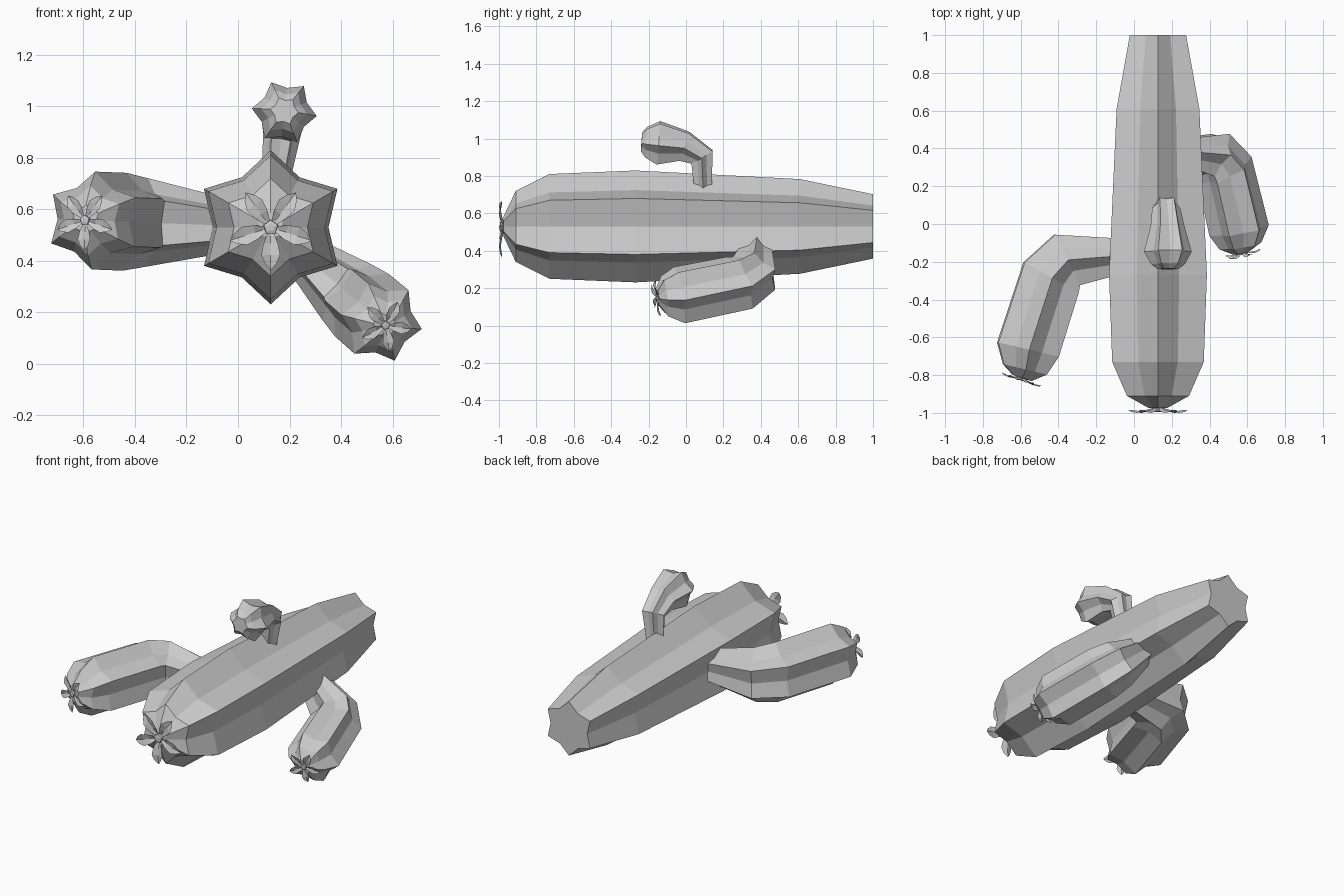
import bpy, math
from mathutils import Vector

if "Cube" in bpy.data.objects:
    bpy.data.objects.remove(bpy.data.objects["Cube"])

AXIS_X, AXIS_Z = 0.127, 0.53
VALLEY = 0.75          # valley radius relative to ridge radius


def add_mesh(name, verts, faces):
    mesh = bpy.data.meshes.new(name)
    mesh.from_pydata([tuple(v) for v in verts], [], faces)
    obj = bpy.data.objects.new(name, mesh)
    bpy.context.collection.objects.link(obj)
    return obj


def ribbed_tube(name, stations, angle):
    """Six-ribbed tube; stations are (outward, y, radius) in a plane turned about the y axis.
    Returns the tip position and direction."""
    a = math.radians(angle)
    out = Vector((math.cos(a), 0, math.sin(a)))
    back = Vector((0, 1, 0))
    side = out.cross(back)
    origin = Vector((AXIS_X, 0, AXIS_Z))
    pts = [origin + out * u + back * y for u, y, r in stations]
    n = len(pts)
    dirs = [(pts[i + 1] - pts[i]).normalized() for i in range(n - 1)]
    verts, faces = [], []
    for i, (p, s) in enumerate(zip(pts, stations)):
        t = (dirs[max(i - 1, 0)] + dirs[min(i, n - 2)]).normalized()
        e = side.cross(t).normalized()
        for k in range(12):
            r = s[2] * (1 if k % 2 == 0 else VALLEY)
            ang = k * math.pi / 6
            verts.append(p + (side * math.cos(ang) + e * math.sin(ang)) * r)
    for i in range(n - 1):
        for k in range(12):
            j = (k + 1) % 12
            faces.append((i * 12 + k, i * 12 + j, i * 12 + 12 + j, i * 12 + 12 + k))
    faces.append(tuple(range(11, -1, -1)))
    faces.append(tuple(range(n * 12 - 12, n * 12)))
    add_mesh(name, verts, faces)
    return pts[-1], dirs[-1]


def flower(name, centre, direction, size, turn=0):
    """Five pointed, creased petals around a five-sided bud."""
    f = direction.normalized()
    up = Vector((0, 0, 1))
    up = (up - f * up.dot(f)).normalized()
    right = up.cross(f)
    # petal outline: distance, half-width, forward offset
    petal = [(0.10, 0.06, 0.0), (0.38, 0.17, 0.08), (0.64, 0.22, 0.12), (0.85, 0.13, 0.09)]
    verts, faces = [], []
    for k in range(5):
        a = math.radians(-90 + 72 * k + turn)
        r = right * math.cos(a) + up * math.sin(a)
        w = f.cross(r)
        b = len(verts)
        for d, h, z in petal:
            for s, dip in ((-1, 0.03), (0, -0.03), (1, 0.03)):
                verts.append(centre + (r * d + w * h * s + f * (z + dip)) * size)
        verts.append(centre + (r + f * 0.05) * size)
        for i in range(3):
            for c in range(2):
                q = b + i * 3 + c
                faces.append((q, q + 1, q + 4, q + 3))
        faces += [(b + 9, b + 10, b + 12), (b + 10, b + 11, b + 12)]
    # bud
    b = len(verts)
    for rad, z in ((0.18, 0.0), (0.17, 0.10), (0.09, 0.12)):
        for k in range(5):
            a = math.radians(90 + 72 * k + turn)
            verts.append(centre + ((right * math.cos(a) + up * math.sin(a)) * rad + f * z) * size)
    for i in range(2):
        for k in range(5):
            j = (k + 1) % 5
            q = b + i * 5
            faces.append((q + k, q + j, q + 5 + j, q + 5 + k))
    faces.append(tuple(range(b + 10, b + 15)))
    add_mesh(name, verts, faces)


# main trunk, lying along y
tip, d = ribbed_tube("trunk", [(0, 1.0, 0.172), (0, 0.61, 0.253), (0, -0.27, 0.299),
                               (0, -0.73, 0.28), (0, -0.91, 0.19), (0, -0.975, 0.055)], 0)
flower("trunk_flower", tip, d, 0.167)

# large left arm
tip, d = ribbed_tube("left_arm", [(0.10, -0.16, 0.09), (0.482, -0.19, 0.172), (0.567, -0.285, 0.19),
                                  (0.689, -0.665, 0.19), (0.705, -0.77, 0.135),
                                  (0.72, -0.815, 0.06)], 177.8)
flower("left_arm_flower", tip, d, 0.118)

# lower right arm
tip, d = ribbed_tube("right_arm", [(0.13, 0.385, 0.075), (0.385, 0.365, 0.143), (0.464, 0.285, 0.16),
                                   (0.565, -0.035, 0.162), (0.575, -0.115, 0.115),
                                   (0.585, -0.15, 0.05)], -40.5)
flower("right_arm_flower", tip, d, 0.104, 10)

# small upper arm
ribbed_tube("upper_arm", [(0.20, 0.092, 0.055), (0.375, 0.085, 0.075), (0.432, -0.01, 0.09),
                          (0.45, -0.147, 0.127), (0.453, -0.212, 0.09),
                          (0.455, -0.238, 0.055)], 83.3)
